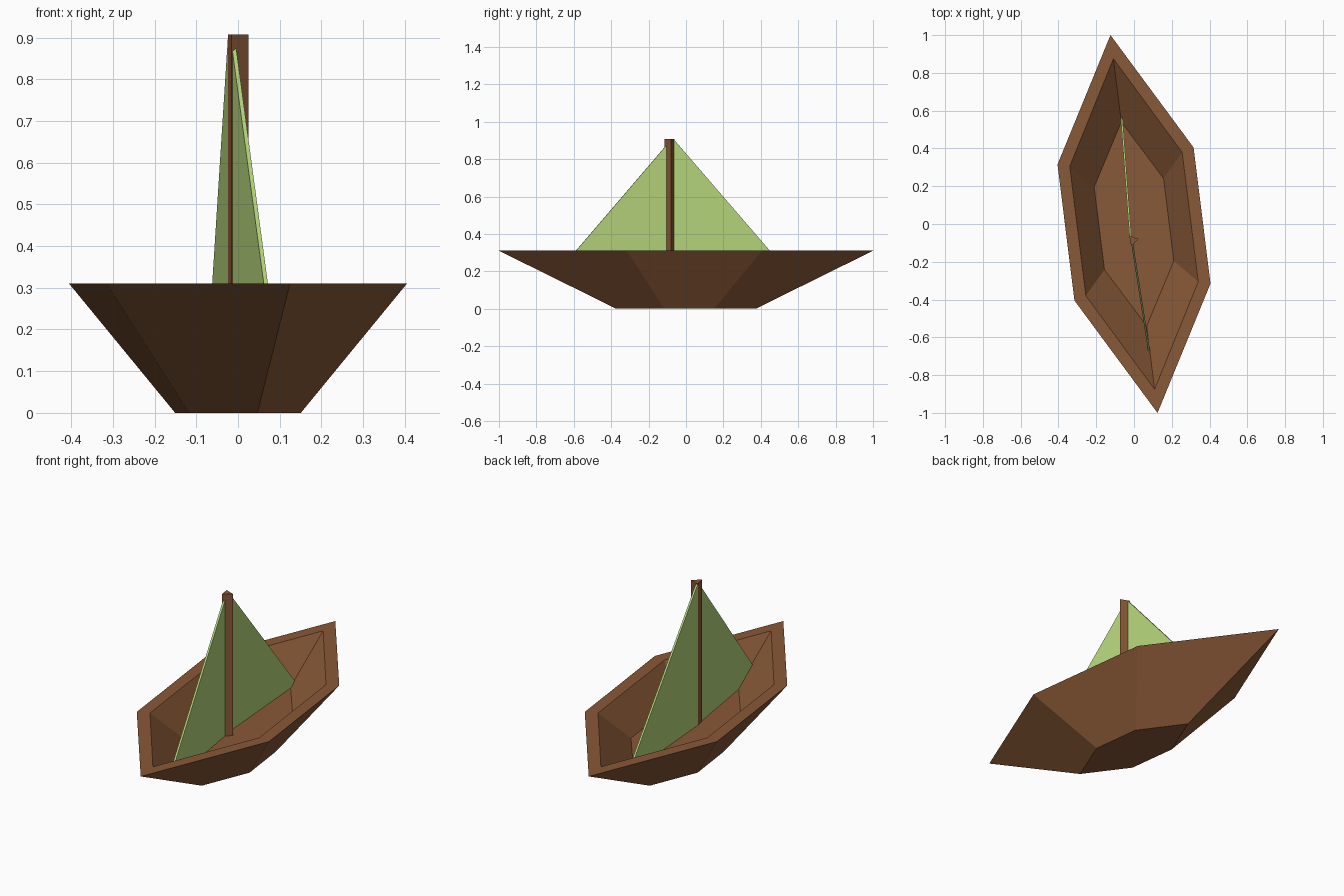
import bpy, bmesh, math
from mathutils import Vector, Matrix

if "Cube" in bpy.data.objects:
    bpy.data.objects.remove(bpy.data.objects["Cube"])


def material(name, color):
    m = bpy.data.materials.new(name)
    m.diffuse_color = color
    m.use_nodes = True
    m.node_tree.nodes["Principled BSDF"].inputs["Base Color"].default_value = m.diffuse_color
    return m


wood = material("wood", (0.25, 0.1, 0.038, 1))
cloth = material("sail_cloth", (0.47, 0.67, 0.2, 1))


def finish(name, bm, mat):
    bmesh.ops.recalc_face_normals(bm, faces=bm.faces)
    mesh = bpy.data.meshes.new(name)
    bm.to_mesh(mesh)
    bm.free()
    mesh.materials.append(mat)
    obj = bpy.data.objects.new(name, mesh)
    bpy.context.collection.objects.link(obj)
    return obj


def loft(name, rings, mat):
    """Join equal-sized rings of points in order and cap both ends."""
    bm = bmesh.new()
    loops = [[bm.verts.new(p) for p in ring] for ring in rings]
    for a, b in zip(loops, loops[1:]):
        for i in range(len(a)):
            j = (i + 1) % len(a)
            bm.faces.new((a[i], a[j], b[j], b[i]))
    bm.faces.new(loops[0])
    bm.faces.new(loops[-1])
    return finish(name, bm, mat)


# Hull: long hexagon rings going up the outside, over the rim, down to the floor
turn = Matrix.Rotation(math.radians(7.1), 4, 'Z')


def hull_ring(tip, half_width, half_side, z):
    pts = [(0, tip), (half_width, half_side), (half_width, -half_side),
           (0, -tip), (-half_width, -half_side), (-half_width, half_side)]
    return [turn @ Vector((x, y, z)) for x, y in pts]


loft("hull", [hull_ring(0.376, 0.135, 0.135, 0),
              hull_ring(1.008, 0.363, 0.363, 0.31),
              hull_ring(0.882, 0.30, 0.345, 0.31),
              hull_ring(0.544, 0.185, 0.22, 0.15)], wood)


# Mast: three-sided post standing on the floor
def mast_ring(z):
    return [(-0.005 + 0.031 * math.cos(math.radians(a)),
             -0.085 + 0.031 * math.sin(math.radians(a)), z) for a in (9, 129, 249)]


loft("mast", [mast_ring(0.15), mast_ring(0.908)], wood)


# Sails: thin upright panels from the mast to the ends of the boat
def sail(name, start, end, outline, thickness=0.01):
    a, b = Vector(start), Vector(end)
    run = b - a
    side = Vector((-run.y, run.x)).normalized() * thickness / 2

    def ring(sign):
        pts = []
        for y, z in outline:
            p = a + run * ((y - a.y) / run.y) + side * sign
            pts.append((p.x, p.y, z))
        return pts
    loft(name, [ring(-1), ring(1)], cloth)


sail("front_sail", (-0.010, -0.10), (0.067, -0.59),
     [(-0.10, 0.88), (-0.10, 0.15), (-0.54, 0.15), (-0.67, 0.215)])
sail("back_sail", (-0.019, -0.065), (-0.057, 0.45),
     [(-0.065, 0.905), (-0.065, 0.15), (0.53, 0.15), (0.565, 0.175)])
